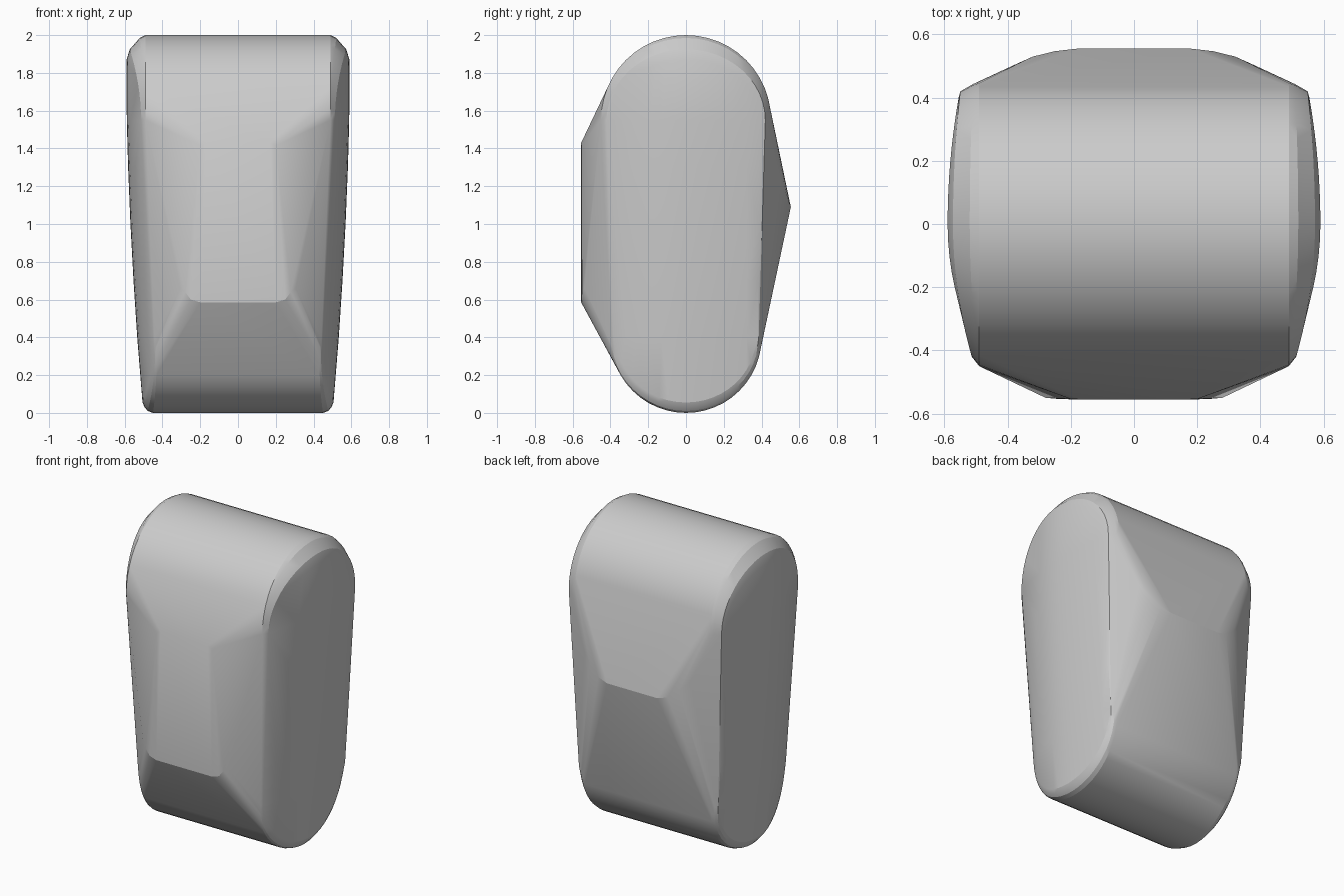
import bpy, bmesh
from math import sin, cos, pi

if "Cube" in bpy.data.objects:
    bpy.data.objects.remove(bpy.data.objects["Cube"])

bm = bmesh.new()


def both(x, y, z):
    """Add a point and its mirror image."""
    bm.verts.new((x, y, z))
    bm.verts.new((-x, y, z))


def bend(y):
    """How far the side cheek curves inward away from y = 0."""
    return (0.09 if y < 0 else 0.035) * (y / 0.4) ** 2


def cheek(z):
    """Half width of the tapering side at height z."""
    return 0.592 - 0.033 * abs(1.8 - z) ** 1.7


N = 24
# Rounded top roll: half width, y radius, z radius, amount of bend
for x, ry, rz, b in ((0.49, 0.45, 0.45, 0), (0.52, 0.443, 0.435, 0.25),
                     (0.573, 0.42, 0.375, 0.6), (0.59, 0.4, 0.32, 1)):
    for i in range(N + 1):
        a = pi * i / N
        y = ry * cos(a)
        both(x - b * bend(y), y, 1.55 + rz * sin(a))

# Rounded bottom roll
for x, ry, rz, b in ((0.455, 0.4, 0.4, 0.5), (0.482, 0.395, 0.39, 0.75),
                     (0.497, 0.385, 0.37, 0.9), (0.506, 0.37, 0.345, 1)):
    for i in range(N + 1):
        a = pi * i / N
        y = ry * cos(a)
        z = 0.4 - rz * sin(a)
        both(x + cheek(z) - cheek(0.06) - b * bend(y), y, z)

# Bulging side cheeks
for z in (0.4, 0.7, 1.0, 1.3, 1.55):
    for i in range(-6, 7):
        y = 0.385 * i / 6
        both(cheek(z) - bend(y), y, z)

# Raised front panel with softened corners
for x, y, z in ((0.17, -0.555, 1.43), (0.2, -0.554, 1.415), (0.225, -0.545, 1.41),
                (0.2, -0.555, 0.585), (0.25, -0.553, 0.6), (0.28, -0.55, 0.64),
                (0.305, -0.538, 0.66)):
    both(x, y, z)

# Back ridge, curving upward at the ends
for x, y, z in ((0.18, 0.555, 1.09), (0.25, 0.547, 1.11), (0.32, 0.53, 1.16),
                (0.38, 0.503, 1.23), (0.43, 0.47, 1.32)):
    both(x, y, z)

# Wrap everything in one convex skin
res = bmesh.ops.convex_hull(bm, input=bm.verts[:])
junk = {e for e in res["geom_interior"] + res["geom_unused"]
        if isinstance(e, bmesh.types.BMVert)}
bmesh.ops.delete(bm, geom=list(junk), context='VERTS')
bmesh.ops.recalc_face_normals(bm, faces=bm.faces[:])

mesh = bpy.data.meshes.new("rounded_body")
bm.to_mesh(mesh)
bm.free()
body = bpy.data.objects.new("rounded_body", mesh)
bpy.context.collection.objects.link(body)
bpy.context.view_layer.objects.active = body
body.select_set(True)
bpy.ops.object.shade_smooth_by_angle(angle=0.3)
